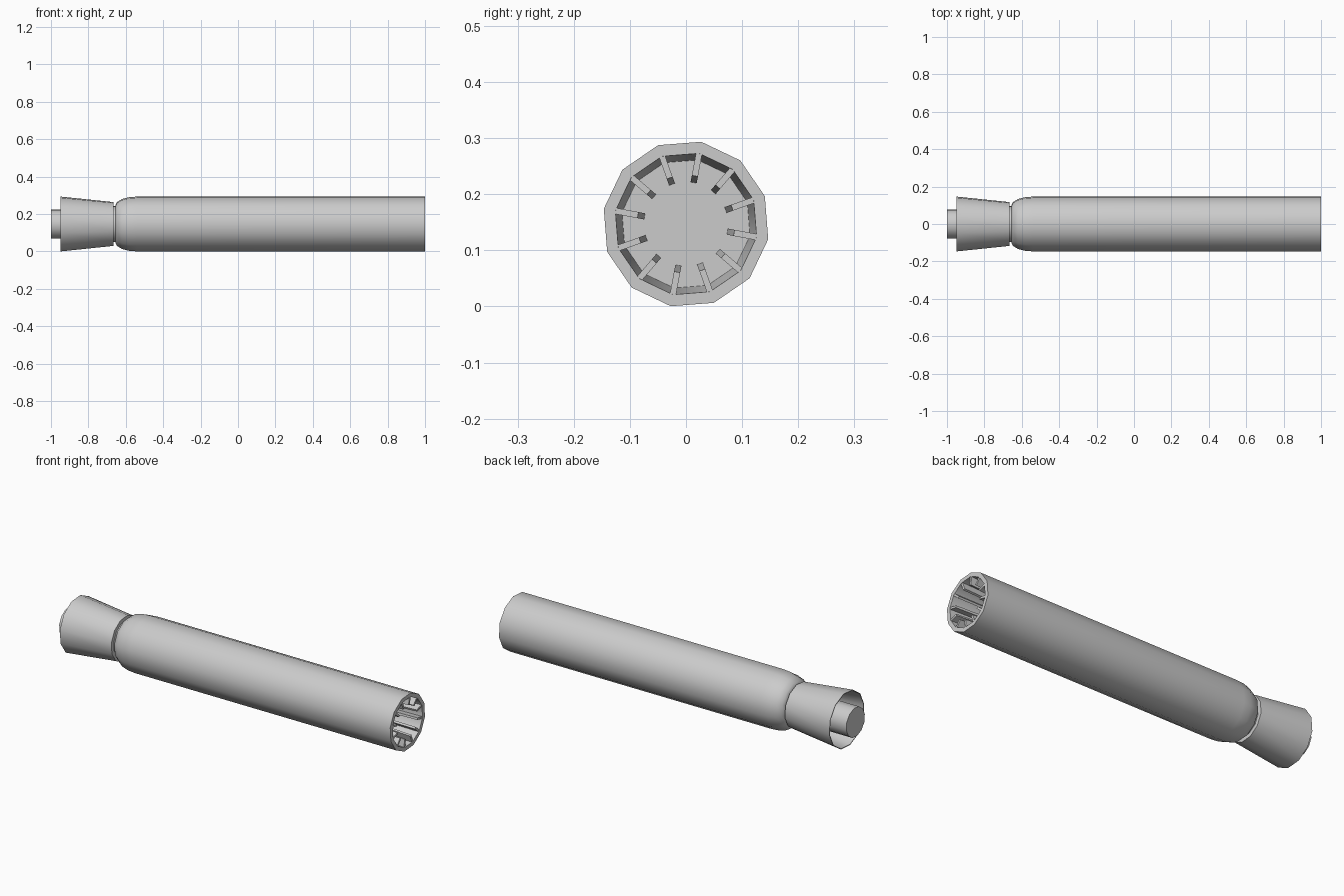
import bpy, bmesh, math
from math import sin, cos, radians

if "Cube" in bpy.data.objects:
    bpy.data.objects.remove(bpy.data.objects["Cube"])

CZ = 0.147            # height of the long axis
SIDES = 12
OFFSET = radians(19.5)


def finish(bm, name, smooth=True):
    bmesh.ops.recalc_face_normals(bm, faces=bm.faces)
    me = bpy.data.meshes.new(name)
    bm.to_mesh(me)
    bm.free()
    ob = bpy.data.objects.new(name, me)
    bpy.context.collection.objects.link(ob)
    if smooth:
        bpy.ops.object.select_all(action='DESELECT')
        ob.select_set(True)
        bpy.context.view_layer.objects.active = ob
        bpy.ops.object.shade_smooth_by_angle(angle=radians(35))
    return ob


def lathe(name, profile):
    """Revolve (x, radius) points around the long axis, capping both ends."""
    bm = bmesh.new()
    rings = []
    for x, r in profile:
        rings.append([bm.verts.new((x, r * cos(OFFSET + i * math.tau / SIDES),
                                    CZ + r * sin(OFFSET + i * math.tau / SIDES)))
                      for i in range(SIDES)])
    for a, b in zip(rings, rings[1:]):
        for i in range(SIDES):
            j = (i + 1) % SIDES
            bm.faces.new((a[i], a[j], b[j], b[i]))
    bm.faces.new(rings[0])
    bm.faces.new(rings[-1])
    return finish(bm, name)


# Main tube: rounded shoulder, long barrel, recessed tapered socket
shoulder = [(-0.54 - 0.115 * cos(radians(a)), 0.102 + 0.047 * sin(radians(a)))
            for a in (0, 22, 45, 68, 90)]
lathe("barrel", [(-0.655, 0.09)] + shoulder +
      [(1.0, 0.149), (1.0, 0.128), (0.78, 0.116)])

# Narrow neck between barrel and flared pommel
lathe("neck", [(-0.69, 0.098), (-0.64, 0.098)])

# Hollow flared pommel, open at the far end
lathe("flared_pommel", [(-0.69, 0.112), (-0.948, 0.145), (-0.948, 0.149),
                        (-0.665, 0.119)])

# Plug that runs through the pommel
lathe("pommel_plug", [(-1.0, 0.079), (-0.68, 0.079)])

# Radial fins inside the open end
bm = bmesh.new()
outline = [(0.998, 0.128), (0.998, 0.087), (0.78, 0.075), (0.78, 0.118)]
W = 0.0055
for i in range(SIDES):
    a = OFFSET + i * math.tau / SIDES
    pair = [[bm.verts.new((x, r * cos(a) - s * W * sin(a),
                           CZ + r * sin(a) + s * W * cos(a)))
             for x, r in outline] for s in (-1, 1)]
    bm.faces.new(pair[0])
    bm.faces.new(pair[1][::-1])
    for k in range(4):
        n = (k + 1) % 4
        bm.faces.new((pair[0][k], pair[1][k], pair[1][n], pair[0][n]))
finish(bm, "socket_fins", smooth=False)
